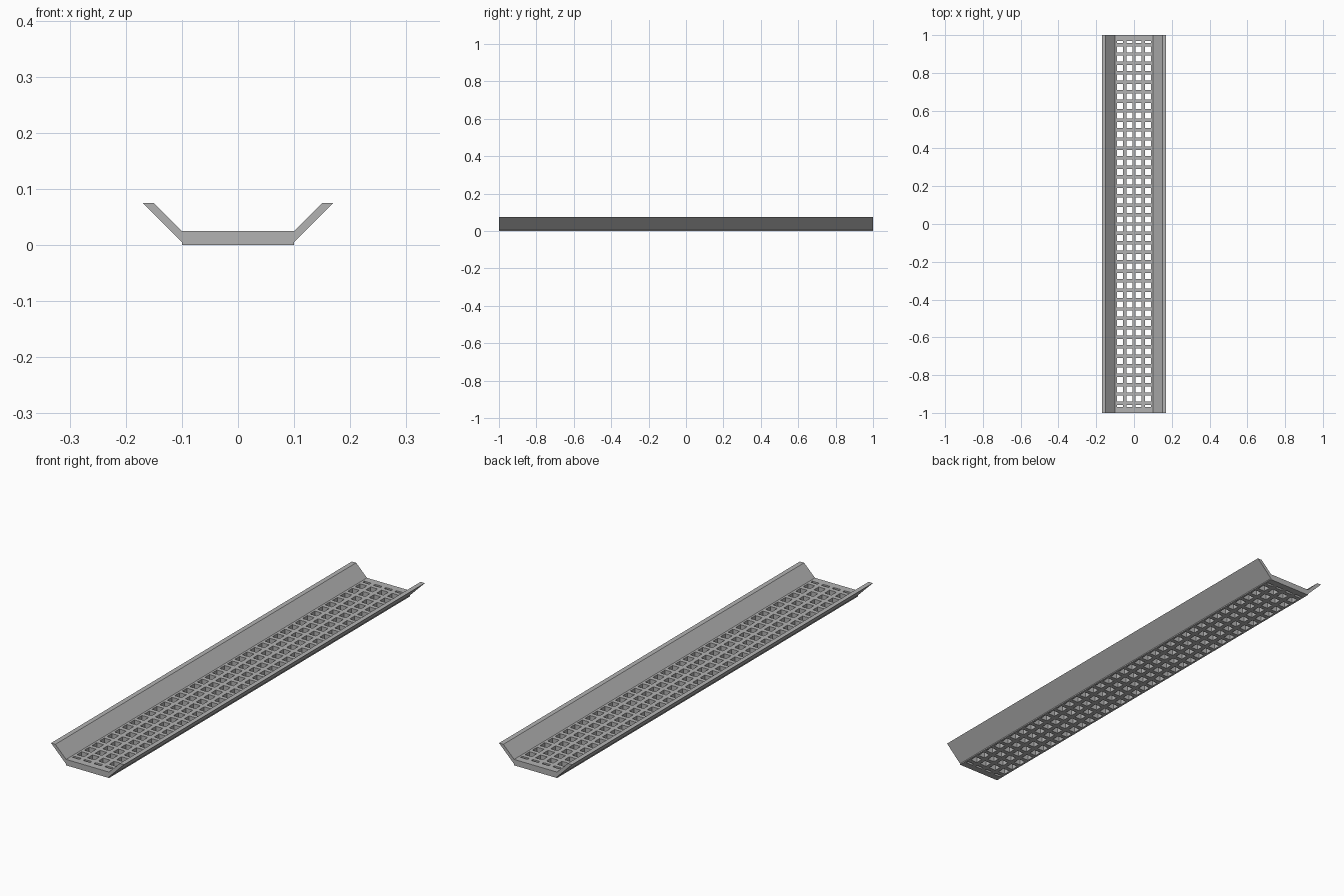
import bpy
import bmesh

if "Cube" in bpy.data.objects:
    bpy.data.objects.remove(bpy.data.objects["Cube"], do_unlink=True)

LENGTH, HALF_WIDTH, DECK_H = 2.0, 0.1, 0.025
PITCH, HOLE = 0.05, 0.032

grey = bpy.data.materials.new("galvanised_grey")
grey.use_nodes = True
colour = (0.45, 0.45, 0.45, 1)
grey.diffuse_color = colour
grey.node_tree.nodes["Principled BSDF"].inputs["Base Color"].default_value = colour


def add_object(name, bm):
    bmesh.ops.recalc_face_normals(bm, faces=bm.faces)
    mesh = bpy.data.meshes.new(name)
    bm.to_mesh(mesh)
    bm.free()
    mesh.materials.append(grey)
    obj = bpy.data.objects.new(name, mesh)
    bpy.context.collection.objects.link(obj)
    return obj


def extrude(bm, faces, vector):
    result = bmesh.ops.extrude_face_region(bm, geom=faces, use_keep_orig=True)
    verts = [g for g in result["geom"] if isinstance(g, bmesh.types.BMVert)]
    bmesh.ops.translate(bm, verts=verts, vec=vector)


def hole_edges(count):
    """Both edges of each opening, centred about zero."""
    centres = [(i - (count - 1) / 2) * PITCH for i in range(count)]
    return [c + s * HOLE / 2 for c in centres for s in (-1, 1)]


# Perforated deck: a grid of cells, leaving out every odd-odd cell
xs = [-HALF_WIDTH] + hole_edges(4) + [HALF_WIDTH]
ys = hole_edges(40)
ys[0], ys[-1] = -0.97, 0.97          # end openings are cut short by the rim
ys = [-LENGTH / 2] + ys + [LENGTH / 2]
bm = bmesh.new()
grid = [[bm.verts.new((x, y, 0)) for y in ys] for x in xs]
for i in range(len(xs) - 1):
    for j in range(len(ys) - 1):
        if not (i % 2 and j % 2):
            bm.faces.new((grid[i][j], grid[i + 1][j],
                          grid[i + 1][j + 1], grid[i][j + 1]))
extrude(bm, bm.faces[:], (0, 0, DECK_H))
add_object("perforated_deck", bm)

# Sloping side flanges, mirrored
bm = bmesh.new()
profile = [(0.1, 0.005), (0.17, 0.075), (0.15, 0.075), (0.1, DECK_H)]
face = bm.faces.new([bm.verts.new((x, -LENGTH / 2, z)) for x, z in profile])
extrude(bm, [face], (0, LENGTH, 0))
flanges = add_object("side_flanges", bm)
flanges.modifiers.new("mirror", "MIRROR").use_mirror_merge = False
